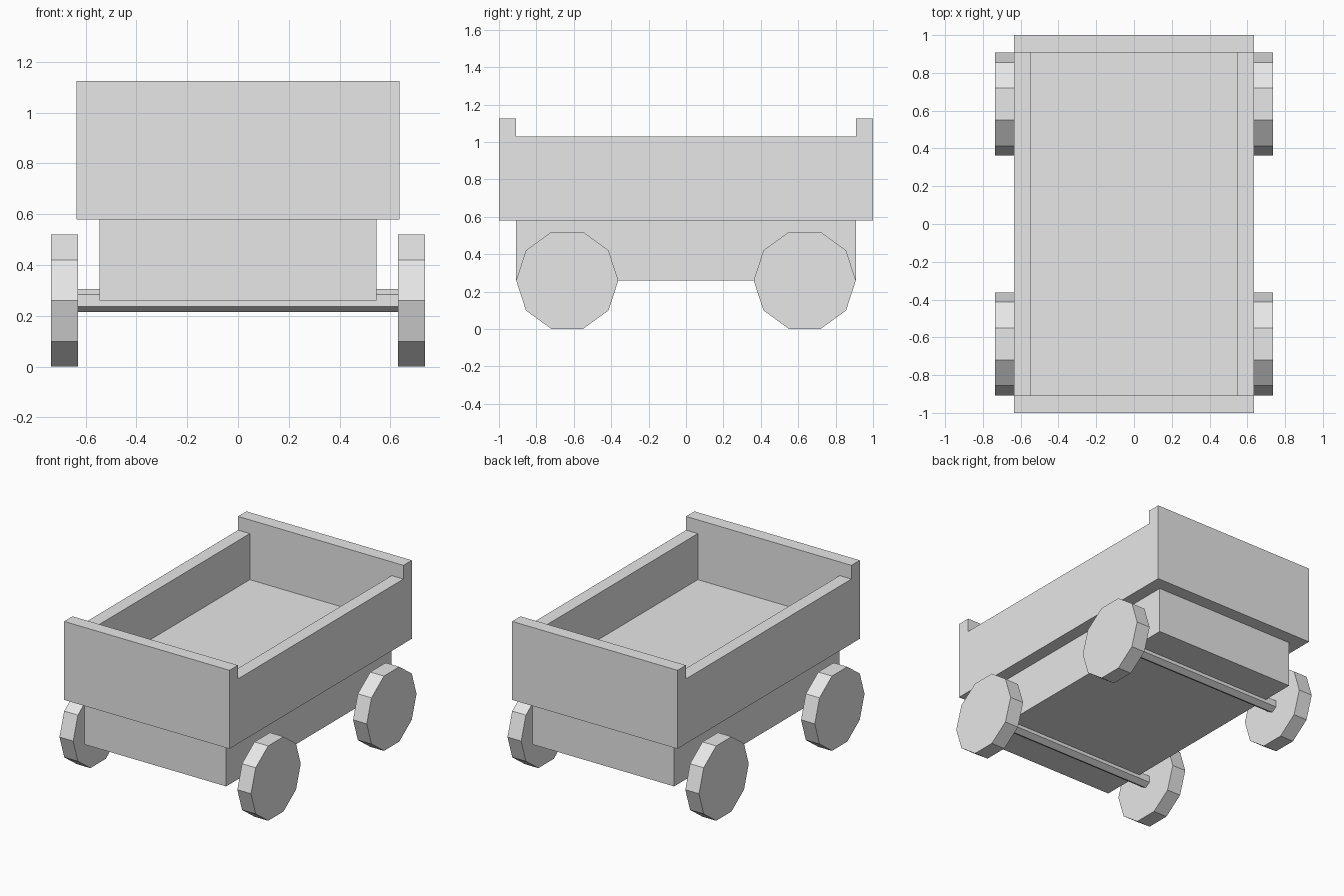
import bpy
import bmesh
from math import pi
from mathutils import Matrix, Vector

cube = bpy.data.objects.get("Cube")
if cube:
    bpy.data.objects.remove(cube, do_unlink=True)

grey = bpy.data.materials.new("plain grey")
grey.use_nodes = True
grey.diffuse_color = (0.8, 0.8, 0.8, 1)
grey.node_tree.nodes["Principled BSDF"].inputs["Base Color"].default_value = (0.8, 0.8, 0.8, 1)


def finish(name, bm):
    bmesh.ops.recalc_face_normals(bm, faces=bm.faces)
    mesh = bpy.data.meshes.new(name)
    bm.to_mesh(mesh)
    bm.free()
    mesh.materials.append(grey)
    obj = bpy.data.objects.new(name, mesh)
    bpy.context.collection.objects.link(obj)
    return obj


def box(half_x, half_y, bottom, top):
    bm = bmesh.new()
    place = Matrix.Translation((0, 0, (bottom + top) / 2))
    scale = Matrix.Diagonal((2 * half_x, 2 * half_y, top - bottom, 1))
    bmesh.ops.create_cube(bm, size=1, matrix=place @ scale)
    return bm


def cylinder_x(name, x, y, z, radius, length, sides):
    # Cylinder along x with a corner pointing along y and a flat side on top
    bm = bmesh.new()
    bmesh.ops.create_cone(bm, cap_ends=True, segments=sides, radius1=radius,
                          radius2=radius, depth=length)
    for v in bm.verts:
        v.co = Vector((v.co.z + x, v.co.y + y, v.co.x + z))
    return finish(name, bm)


def raise_faces(bm, level, rule):
    # Extrude the upward faces that fit the rule to a new height
    bm.normal_update()
    chosen = [f for f in bm.faces
              if f.normal.z > 0.9 and rule(f.calc_center_median())]
    result = bmesh.ops.extrude_face_region(bm, geom=chosen)
    for v in result["geom"]:
        if isinstance(v, bmesh.types.BMVert):
            v.co.z = level


# Open cargo tray: floor, side walls, then taller end boards
INNER_X, INNER_Y = 0.545, 0.908
tray = box(0.635, 1.0, 0.58, 0.71)
for axis, inner in ((Vector((1, 0, 0)), INNER_X), (Vector((0, 1, 0)), INNER_Y)):
    for side in (-1, 1):
        bmesh.ops.bisect_plane(tray, geom=tray.verts[:] + tray.edges[:] + tray.faces[:],
                               plane_co=axis * inner * side, plane_no=axis)
raise_faces(tray, 1.03, lambda c: abs(c.x) > INNER_X or abs(c.y) > INNER_Y)
raise_faces(tray, 1.125, lambda c: abs(c.y) > INNER_Y)
bmesh.ops.dissolve_limit(tray, angle_limit=pi / 180, verts=tray.verts, edges=tray.edges)
finish("cargo_tray", tray)

# Lower chassis block
finish("chassis", box(INNER_X, INNER_Y, 0.26, 0.58))

# Axles and ten-sided wheels
for end, y in (("front", -0.635), ("back", 0.635)):
    axle = cylinder_x(end + "_axle", 0, y, 0.26, 0.046, 1.28, 6)
    # Turn the flat sides of the axle to face up and down
    for v in axle.data.vertices:
        dy, dz = v.co.y - y, v.co.z - 0.26
        v.co.y, v.co.z = y + dz, 0.26 - dy
    for side, x in (("right", -0.683), ("left", 0.683)):
        cylinder_x(end + "_" + side + "_wheel", x, y, 0.26, 0.273, 0.105, 10)
